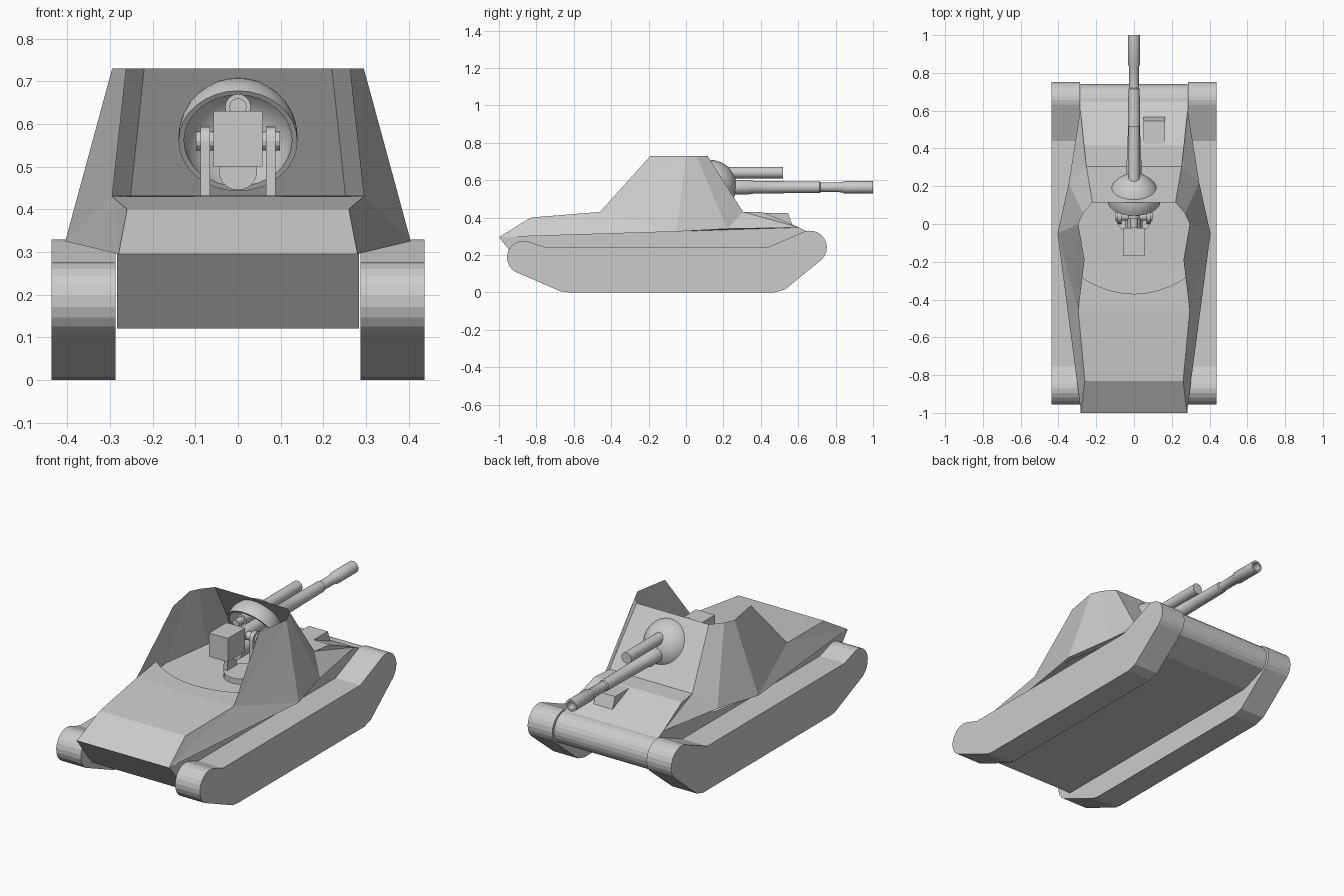
import bpy, bmesh, math
from mathutils import Vector, Matrix

if "Cube" in bpy.data.objects:
    bpy.data.objects.remove(bpy.data.objects["Cube"])


def make(name, verts, faces, smooth=False):
    me = bpy.data.meshes.new(name)
    me.from_pydata([tuple(v) for v in verts], [], faces)
    bm = bmesh.new()
    bm.from_mesh(me)
    bmesh.ops.remove_doubles(bm, verts=bm.verts, dist=1e-5)
    bmesh.ops.recalc_face_normals(bm, faces=bm.faces)
    bm.to_mesh(me)
    bm.free()
    ob = bpy.data.objects.new(name, me)
    bpy.context.collection.objects.link(ob)
    if smooth:
        bpy.ops.object.select_all(action='DESELECT')
        bpy.context.view_layer.objects.active = ob
        ob.select_set(True)
        bpy.ops.object.shade_smooth_by_angle(angle=math.radians(35))
    return ob


def extrude_x(name, prof, x0, x1):
    """Side profile of (y, z) points extruded across x."""
    n = len(prof)
    verts = [(x, y, z) for x in (x0, x1) for y, z in prof]
    faces = [tuple(range(n)), tuple(range(2 * n - 1, n - 1, -1))]
    faces += [(i, (i + 1) % n, n + (i + 1) % n, n + i) for i in range(n)]
    return make(name, verts, faces)


def lathe_y(name, prof, centre=(0, 0, 0), tilt=0, seg=24):
    """Profile of (radius, y) points spun about the y axis."""
    m = Matrix.Translation(centre) @ Matrix.Rotation(tilt, 4, 'X')
    verts, faces = [], []
    for r, y in prof:
        for k in range(seg):
            a = 2 * math.pi * k / seg
            verts.append(m @ Vector((r * math.cos(a), y, r * math.sin(a))))
    for i in range(len(prof) - 1):
        for k in range(seg):
            j = (k + 1) % seg
            faces.append((i * seg + k, i * seg + j, (i + 1) * seg + j, (i + 1) * seg + k))
    return make(name, verts, faces, True)


def arc(cy, cz, r, a0, a1, n=8):
    return [(cy + r * math.cos(math.radians(a0 + (a1 - a0) * i / n)),
             cz + r * math.sin(math.radians(a0 + (a1 - a0) * i / n))) for i in range(n + 1)]


def flip(p):
    return (-p[0], p[1], p[2])


# tracks
track = (arc(0.663, 0.24, 0.09, -45, 110, 10) + [(0.44, 0.242), (-0.755, 0.242)]
         + arc(-0.868, 0.187, 0.089, 75, 240, 10)
         + [(-0.67, 0.005), (-0.63, 0), (0.475, 0), (0.53, 0.016)])
for side, s in (("left", -1), ("right", 1)):
    extrude_x(side + "_track", track, s * 0.287, s * 0.437)

# lower hull with the rounded nose
hull = [(-1, 0.295), (-0.86, 0.12), (0.56, 0.12)] + arc(0.655, 0.24, 0.086, -50, 95, 10) + [(0.605, 0.347)]
extrude_x("lower_hull", hull, -0.284, 0.284)

# corner points of the upper armour, right side
T, R = (0.28, -1, 0.295), (0.26, -0.83, 0.40)
A, B = (0.295, -0.46, 0.43), (0.262, -0.19, 0.73)
C, D = (0.295, 0.0, 0.73), (0.27, 0.055, 0.73)
E, F = (0.22, 0.115, 0.73), (0.252, 0.305, 0.43)
G, H = (0.345, 0.22, 0.34), (0.405, -0.05, 0.325)
J, I = (0.265, 0.415, 0.428), (0.284, 0.605, 0.347)

# sloped side armour and sponson floors
panels = [(T, R, A), (T, A, H), (A, B, C), (A, C, H), (C, D, G, H), (D, E, F, G),
          (F, J, I), (F, I, G), (T, H, G, I)]
for side, f in (("left", flip), ("right", lambda p: p)):
    verts, faces = [], []
    for p in panels:
        faces.append(tuple(range(len(verts), len(verts) + len(p))))
        verts += [f(v) for v in p]
    make(side + "_armour", verts, faces)

# front deck, glacis and rear plate
make("front_deck", [F, flip(F), flip(J), J, I, flip(I)], [(0, 1, 2, 3), (3, 2, 5, 4)])
make("rear_plate", [T, flip(T), flip(R), R], [(0, 1, 2, 3)])

# engine deck with its curved bulkhead and the fighting compartment floor
w, sag, n, floor_z = 0.325, 0.12, 14, 0.32
curve = [(-w + 2 * w * i / n, -0.37 + sag * (2 * i / n - 1) ** 2) for i in range(n + 1)]
verts = [R, A] + [(x, y, 0.432) for x, y in reversed(curve)] + [flip(A), flip(R)]
make("engine_deck", verts, [(0, 1, len(verts) - 2, len(verts) - 1), tuple(range(1, len(verts) - 1))])
verts = [(x, y, z) for z in (0.432, floor_z) for x, y in curve]
make("bulkhead", verts, [(i, i + 1, n + 2 + i, n + 1 + i) for i in range(n)])
make("compartment_floor", [(x, y, floor_z) for x, y in
                           ((-0.35, -0.38), (0.35, -0.38), (0.39, -0.05), (0.33, 0.22), (0.25, 0.32),
                            (-0.25, 0.32), (-0.33, 0.22), (-0.39, -0.05))], [tuple(range(8))])

# gun plate with a round opening
ball = Vector((0, 0.13, 0.568))
slope = (Vector(E) - Vector(F))
slope.x = 0
slope.normalize()
normal = Vector((0, slope.z, -slope.y))
hole = ball + normal * (Vector(E) - ball).dot(normal)
bm = bmesh.new()
rings = [[Vector(p) for p in (E, flip(E), flip(F), F)],
         [hole + 0.118 * (Vector((1, 0, 0)) * math.cos(a) + slope * math.sin(a))
          for a in (2 * math.pi * k / 32 for k in range(32))]]
edges = []
for ring in rings:
    vs = [bm.verts.new(p) for p in ring]
    edges += [bm.edges.new((vs[i], vs[(i + 1) % len(vs)])) for i in range(len(vs))]
bmesh.ops.triangle_fill(bm, use_beauty=True, use_dissolve=False, edges=edges, normal=normal)
me = bpy.data.meshes.new("gun_plate")
bm.to_mesh(me)
bm.free()
bpy.context.collection.objects.link(bpy.data.objects.new("gun_plate", me))

# hollow ball mantlet
shell = [(0.14 * math.cos(math.radians(a)), 0.14 * math.sin(math.radians(a))) for a in range(-6, 91, 8)]
inner = [(r * 0.91, y * 0.91) for r, y in reversed(shell)]
lathe_y("ball_mantlet", shell + [(0, 0.14)] + [(0, 0.127)] + inner + [shell[0]],
        ball, math.atan2(normal.z, normal.y), 32)

# main gun, recoil cylinder and breech
lathe_y("main_barrel", [(0, -0.03), (0.035, -0.03), (0.035, 0.24), (0.04, 0.24), (0.04, 0.335), (0.035, 0.345),
                        (0.032, 0.53), (0.03, 0.715), (0.025, 0.72), (0.027, 0.835), (0.033, 0.845),
                        (0.033, 1.0), (0.022, 1.0), (0.022, 0.94), (0, 0.94)], (0, 0, 0.562))
lathe_y("recoil_cylinder", [(0, -0.02), (0.02, -0.02), (0.02, 0.03), (0.03, 0.03), (0.03, 0.518), (0, 0.518)],
        (0, 0, 0.64))
extrude_x("breech_block", [(-0.17, 0.5), (-0.02, 0.5), (-0.02, 0.63), (-0.17, 0.63)], -0.057, 0.057)
lathe_y("cradle", [(0, -0.03), (0.045, -0.03), (0.045, 0.15), (0, 0.15)], (0, 0, 0.49))

# gun mount arms, trunnions and pedestal
arm = [(0.0, floor_z), (0.09, floor_z), (0.08, 0.5)] + arc(0.04, 0.56, 0.035, 0, 180, 8) + [(0.005, 0.5)]
for side, s in (("left", -1), ("right", 1)):
    extrude_x(side + "_mount_arm", arm, s * 0.066, s * 0.088)
    extrude_x(side + "_trunnion", arc(0.04, 0.56, 0.022, 0, 330, 11), s * 0.03, s * 0.098)
base = [(0.095 * math.cos(math.pi * k / 12), 0.04 + 0.095 * math.sin(math.pi * k / 12)) for k in range(24)]
make("mount_base", [(x, y, z) for z in (floor_z, floor_z + 0.035) for x, y in base],
     [tuple(range(24)), tuple(range(24, 48))]
     + [(i, (i + 1) % 24, 24 + (i + 1) % 24, 24 + i) for i in range(24)])

# driver's hood
extrude_x("driver_hood", [(0.40, 0.425), (0.545, 0.425), (0.568, 0.362), (0.42, 0.41)], 0.05, 0.165)
